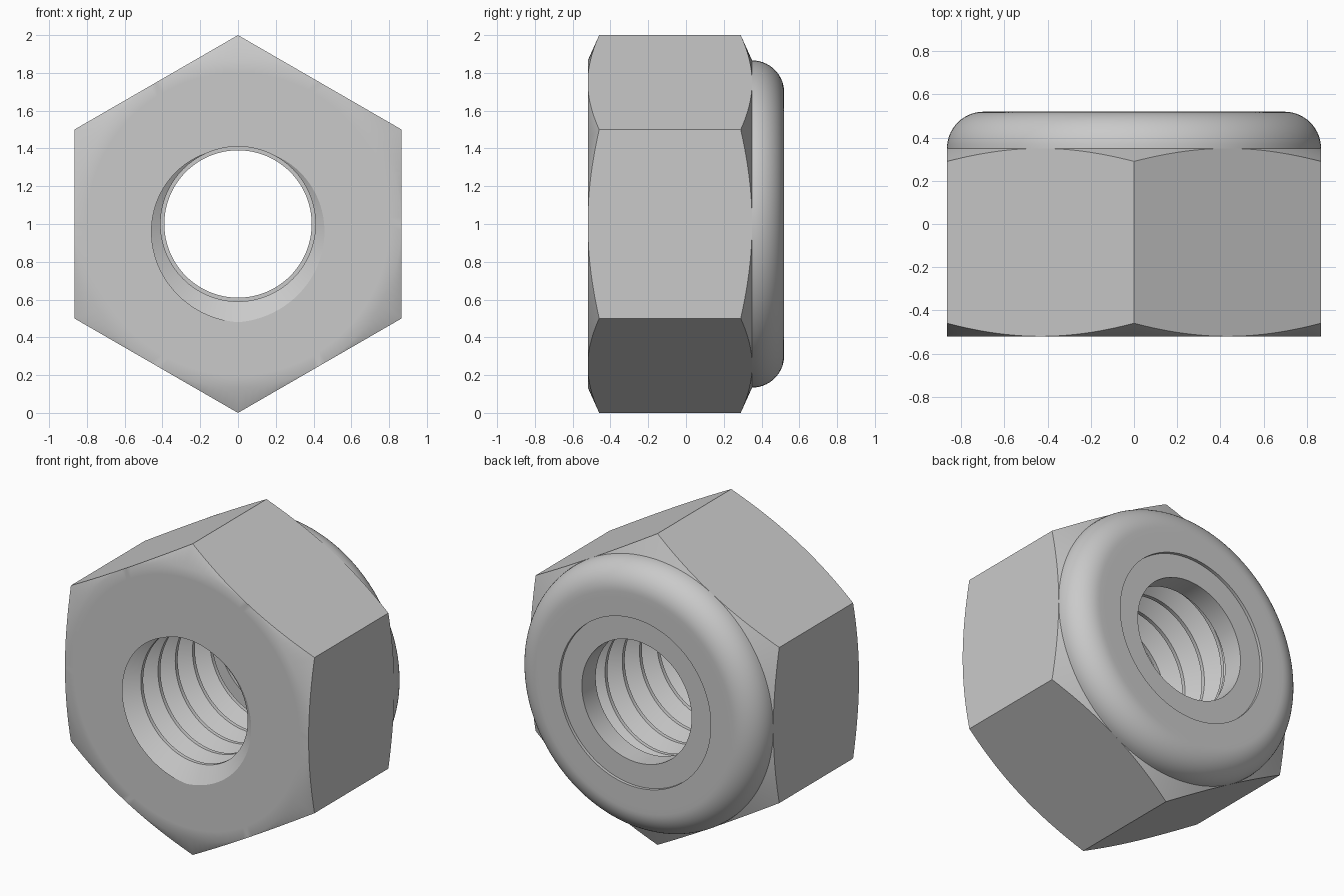
import bpy, bmesh, math

cube = bpy.data.objects.get("Cube")
if cube:
    bpy.data.objects.remove(cube)

SEGMENTS = 144
TURN = 2 * math.pi
FRONT, SEAT, BACK = -0.52, 0.35, 0.52     # front face, collar seat, back rim
FLAT = math.sqrt(3) / 2                   # half width across the flats
PITCH, CREST, ROOT, LAND = 0.175, 0.41, 0.52, 0.07
THREAD_END = 0.36

steel = bpy.data.materials.new("steel_grey")
steel.use_nodes = True
grey = (0.59, 0.59, 0.59, 1)
steel.diffuse_color = grey
shader = next(n for n in steel.node_tree.nodes if n.type == 'BSDF_PRINCIPLED')
shader.inputs["Base Color"].default_value = grey


def spin(name, rings):
    """Loft rings round the y axis; each ring maps an angle to (radius, y)."""
    bm = bmesh.new()
    columns = []
    for i in range(SEGMENTS + 1):
        a = TURN * i / SEGMENTS
        points = [ring(a) for ring in rings]
        columns.append([bm.verts.new((r * math.sin(a), y, r * math.cos(a)))
                        for r, y in points])
    for c, d in zip(columns, columns[1:]):
        for j in range(len(rings) - 1):
            bm.faces.new((c[j], d[j], d[j + 1], c[j + 1]))
    bmesh.ops.remove_doubles(bm, verts=bm.verts, dist=0.0002)
    mesh = bpy.data.meshes.new(name)
    bm.to_mesh(mesh)
    bm.free()
    mesh.materials.append(steel)
    ob = bpy.data.objects.new(name, mesh)
    ob.location.z = 1
    bpy.context.collection.objects.link(ob)
    bpy.ops.object.select_all(action='DESELECT')
    ob.select_set(True)
    bpy.context.view_layer.objects.active = ob
    bpy.ops.object.shade_smooth_by_angle(angle=math.radians(30))
    return ob


def circle(r, y):
    return lambda a: (r, y)


def hexagon(y, slope):
    """Hexagonal outline whose corners drop along a chamfer cone."""
    def ring(a):
        r = FLAT / math.cos(a % (TURN / 6) - TURN / 12)
        return r, y + slope * (r - FLAT)
    return ring


def thread_radius(a, y):
    u = (y - FRONT) / PITCH - a / TURN
    d = abs(u - round(u))
    return CREST + (ROOT - CREST) * max(0, (d - LAND) / (0.5 - LAND))


def helix(offset):
    """Thread row, trimmed at both ends of the bore."""
    def ring(a):
        y = FRONT + PITCH * (a / TURN + offset)
        y = min(max(y, FRONT), THREAD_END)
        return thread_radius(a, y), y
    return ring


# Hexagonal body with chamfered corners
spin("hex_body", [lambda a: (thread_radius(a, FRONT), FRONT),
                  circle(0.8, FRONT), circle(FLAT, FRONT),
                  hexagon(FRONT, 0.45), hexagon(SEAT, -0.45),
                  circle(FLAT, SEAT)])

# Right-hand internal thread, lofted from back to front
turns = range(7, -3, -1)
spin("bore_thread", [helix(k + o) for k in turns for o in (0.5, LAND, -LAND)])

# Rounded collar
fillet = BACK - SEAT
arc = [circle(FLAT - fillet + fillet * math.cos(t), SEAT + fillet * math.sin(t))
       for t in (math.pi / 2 * k / 14 for k in range(15))]
spin("locking_collar", arc + [circle(0.66, BACK), circle(0.54, BACK),
                              circle(0.54, 0.5)])

# Locking insert ring set slightly below the rim
spin("locking_insert", [circle(0.54, 0.5), circle(0.39, 0.5),
                        circle(0.39, THREAD_END), circle(0.54, THREAD_END)])
